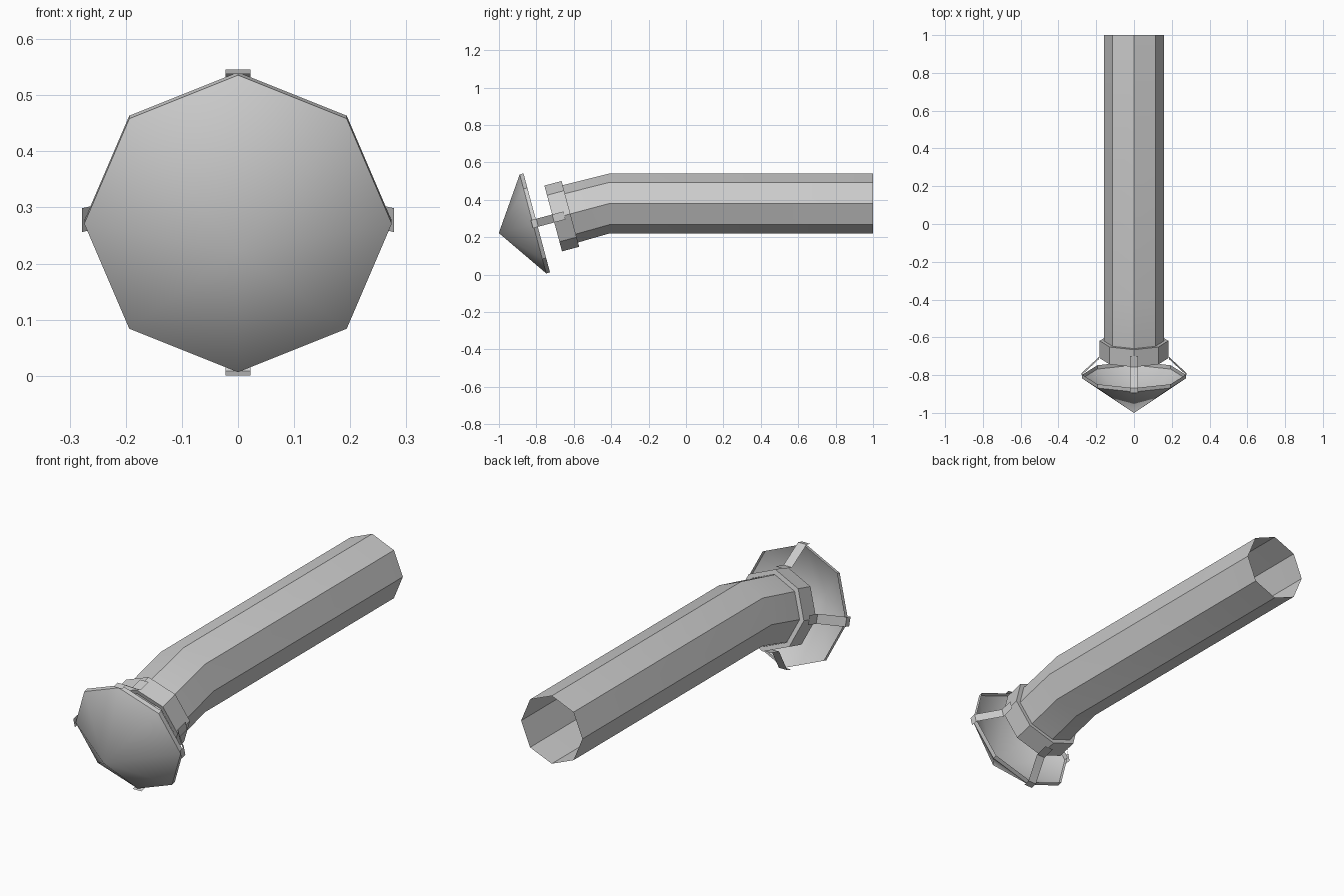
import bpy, bmesh, math
from mathutils import Matrix, Vector

if "Cube" in bpy.data.objects:
    bpy.data.objects.remove(bpy.data.objects["Cube"])

SIDES = 8
# Tilted head frame: origin at collar mouth, local z pointing out toward the cap tip
HEAD = Matrix.Translation((0, -0.71, 0.30)) @ Matrix.Rotation(math.radians(105), 4, 'X')


def straight(y):
    return Matrix.Translation((0, y, 0.38)) @ Matrix.Rotation(math.radians(90), 4, 'X')


def head(t):
    return HEAD @ Matrix.Translation((0, 0, t))


def finish(name, bm):
    bmesh.ops.remove_doubles(bm, verts=bm.verts[:], dist=1e-5)
    bmesh.ops.recalc_face_normals(bm, faces=bm.faces[:])
    mesh = bpy.data.meshes.new(name)
    bm.to_mesh(mesh)
    bm.free()
    obj = bpy.data.objects.new(name, mesh)
    bpy.context.collection.objects.link(obj)
    bpy.ops.object.select_all(action='DESELECT')
    obj.select_set(True)
    bpy.context.view_layer.objects.active = obj
    bpy.ops.object.shade_smooth_by_angle(angle=math.radians(30))
    return obj


def loft(name, rings):
    """Skin octagonal rings given as (matrix, radius)."""
    bm = bmesh.new()
    loops = []
    for mat, r in rings:
        if r == 0:
            loops.append([bm.verts.new(mat.translation)] * SIDES)
        else:
            angles = [math.tau * i / SIDES for i in range(SIDES)]
            loops.append([bm.verts.new(mat @ Vector((r * math.cos(a), r * math.sin(a), 0)))
                          for a in angles])
    for a, b in zip(loops, loops[1:]):
        for i in range(SIDES):
            j = (i + 1) % SIDES
            quad = list(dict.fromkeys((a[i], a[j], b[j], b[i])))
            bm.faces.new(quad)
    return finish(name, bm)


# Open bent pipe
loft("pipe", [(straight(1.0), 0.16), (straight(-0.41), 0.16), (head(-0.002), 0.16)])

# Collar around the pipe mouth
loft("collar", [(head(-0.095), 0.16), (head(-0.095), 0.182), (head(0), 0.182),
                (head(0), 0.16), (head(-0.095), 0.16)])

# Hollow conical rain cap with a short rim
loft("rain_cap", [(head(0.301), 0), (head(0.112), 0.274), (head(0.091), 0.274)])

# Four bent flat straps holding the cap to the collar
STRAP = [(0.118, 0.278), (0.088, 0.278), (0.0, 0.186), (-0.062, 0.186)]
HALF = 0.022
for k, side in enumerate(("right", "top", "left", "bottom")):
    turn = HEAD @ Matrix.Rotation(k * math.pi / 2, 4, 'Z')
    bm = bmesh.new()
    rows = [[bm.verts.new(turn @ Vector((r, w, t))) for w in (-HALF, HALF)] for t, r in STRAP]
    for a, b in zip(rows, rows[1:]):
        bm.faces.new((a[0], a[1], b[1], b[0]))
    finish("strap_" + side, bm)
